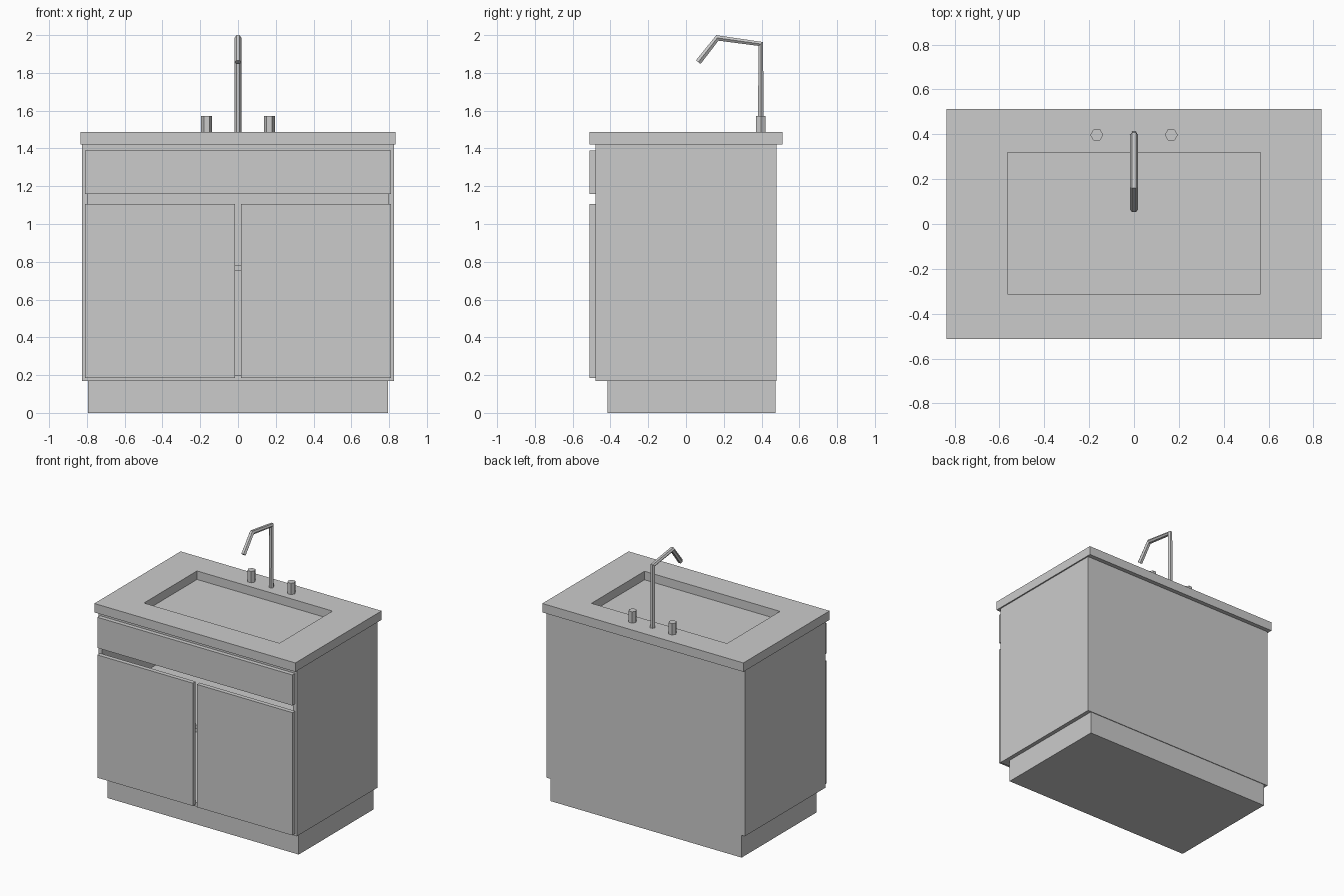
import bpy, bmesh
from mathutils import Vector

if "Cube" in bpy.data.objects:
    bpy.data.objects.remove(bpy.data.objects["Cube"])


def finish(bm, name):
    bmesh.ops.recalc_face_normals(bm, faces=bm.faces)
    mesh = bpy.data.meshes.new(name)
    bm.to_mesh(mesh)
    bm.free()
    ob = bpy.data.objects.new(name, mesh)
    bpy.context.collection.objects.link(ob)
    return ob


def box_bm(lo, hi):
    bm = bmesh.new()
    bmesh.ops.create_cube(bm, size=1)
    lo, hi = Vector(lo), Vector(hi)
    for v in bm.verts:
        v.co = Vector([(lo[i] + hi[i]) / 2 + v.co[i] * (hi[i] - lo[i]) for i in range(3)])
    return bm


def box(name, lo, hi):
    return finish(box_bm(lo, hi), name)


def recessed_box(name, lo, hi, normal, hole_lo, hole_hi, push):
    """Box whose face along `normal` is inset to the hole limits and pushed in."""
    bm = box_bm(lo, hi)
    bm.normal_update()
    n = Vector(normal)
    face = next(f for f in bm.faces if f.normal.dot(n) > 0.9)
    mid = face.calc_center_median()
    bmesh.ops.inset_region(bm, faces=[face], thickness=0.02)
    for v in face.verts:
        for i in range(3):
            if abs(n[i]) < 0.5:
                v.co[i] = hole_lo[i] if v.co[i] < mid[i] else hole_hi[i]
    inner = bmesh.ops.extrude_discrete_faces(bm, faces=[face])["faces"][0]
    bmesh.ops.translate(bm, verts=list(inner.verts), vec=-n * push)
    return finish(bm, name)


# Plinth and hollow carcass, open at the front
box("plinth", (-0.795, -0.415, 0), (0.795, 0.475, 0.17))
recessed_box("cabinet", (-0.825, -0.48, 0.17), (0.825, 0.48, 1.42), (0, -1, 0),
             (-0.793, 0, 0.2), (0.793, 0, 1.39), 0.93)
box("shelf", (-0.793, -0.475, 0.75), (0.793, 0.45, 0.78))

# Drawer front and pair of doors
box("drawer_front", (-0.81, -0.512, 1.16), (0.81, -0.479, 1.39))
for side, x0, x1 in (("left", -0.81, -0.017), ("right", 0.017, 0.81)):
    box(side + "_door", (x0, -0.512, 0.185), (x1, -0.479, 1.107))

# Countertop with the shallow basin
recessed_box("countertop", (-0.835, -0.512, 1.42), (0.835, 0.512, 1.487), (0, 0, 1),
             (-0.563, -0.312, 0), (0.563, 0.318, 0), 0.064)

# Hexagonal tap handles
for side, x in (("left", -0.166), ("right", 0.166)):
    bpy.ops.mesh.primitive_cylinder_add(vertices=6, radius=0.029, depth=0.09,
                                        location=(x, 0.397, 1.527),
                                        rotation=(0, 0, 0.5235988))
    bpy.context.object.name = side + "_handle"

# Angular faucet: one swept tube
curve = bpy.data.curves.new("faucet", "CURVE")
curve.dimensions = "3D"
curve.bevel_depth = 0.018
curve.bevel_resolution = 1
curve.use_fill_caps = True
path = [(0.396, 1.48), (0.396, 1.953), (0.166, 1.985), (0.065, 1.857)]
spline = curve.splines.new("POLY")
spline.points.add(len(path) - 1)
for p, (y, z) in zip(spline.points, path):
    p.co = (0, y, z, 1)
bpy.context.collection.objects.link(bpy.data.objects.new("faucet", curve))
for poly in curve.splines:
    poly.use_smooth = False
